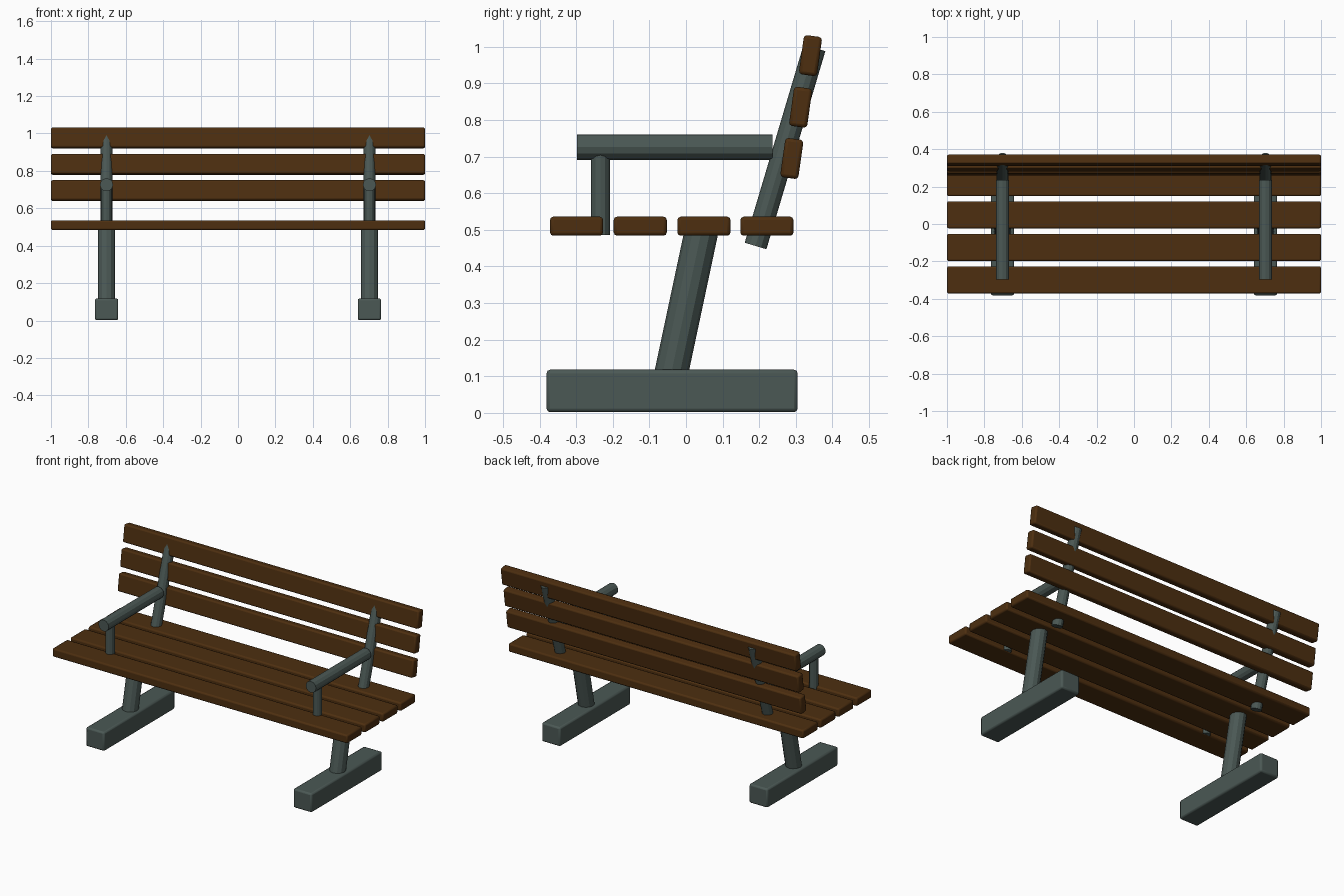
import bpy, math
from mathutils import Vector

if "Cube" in bpy.data.objects:
    bpy.data.objects.remove(bpy.data.objects["Cube"])


def material(name, rgb):
    m = bpy.data.materials.new(name)
    m.diffuse_color = (*rgb, 1)
    m.use_nodes = True
    m.node_tree.nodes["Principled BSDF"].inputs["Base Color"].default_value = m.diffuse_color
    return m


wood = material("brown_wood", (0.075, 0.028, 0.005))
metal = material("grey_green_metal", (0.07, 0.098, 0.09))


def box(name, loc, size, mat, bevel, tilt=0):
    bpy.ops.mesh.primitive_cube_add(size=1, location=loc)
    o = bpy.context.object
    o.name = name
    o.scale = size
    bpy.ops.object.transform_apply(location=False, rotation=False, scale=True)
    o.rotation_euler.x = tilt
    b = o.modifiers.new("rounded_edges", 'BEVEL')
    b.width = bevel
    b.segments = 2
    o.data.materials.append(mat)
    bpy.ops.object.shade_smooth_by_angle(angle=math.radians(30))
    return o


def tube(name, start, end, radius, sides=12):
    a, b = Vector(start), Vector(end)
    bpy.ops.mesh.primitive_cylinder_add(vertices=sides, radius=radius,
                                        depth=(b - a).length, location=(a + b) / 2)
    o = bpy.context.object
    o.name = name
    # turn about x only, so the facets stay aligned
    d = b - a
    o.rotation_euler.x = math.atan2(-d.y, d.z)
    o.data.materials.append(metal)
    return o


# Seat slats
for i, y in enumerate((-0.299, -0.125, 0.049, 0.221)):
    box(f"seat_slat_{i + 1}", (0, y, 0.51), (2, 0.145, 0.052), wood, 0.009)

# Leaning backrest slats
for i, (y, z) in enumerate(((0.289, 0.695), (0.313, 0.835), (0.340, 0.976))):
    box(f"back_slat_{i + 1}", (0, y, z), (2, 0.05, 0.108), wood, 0.009,
        math.radians(-8))

# Metal frame on each side
for side, x in (("left", -0.703), ("right", 0.703)):
    box(f"{side}_foot", (x, -0.038, 0.06), (0.125, 0.686, 0.116), metal, 0.01)
    tube(f"{side}_leg", (x, -0.042, 0.1), (x, 0.042, 0.495), 0.046)
    tube(f"{side}_back_post", (x, 0.190, 0.456), (x, 0.351, 0.997), 0.031)
    tube(f"{side}_armrest", (x, -0.298, 0.726), (x, 0.236, 0.726), 0.035)
    tube(f"{side}_armrest_post", (x, -0.234, 0.486), (x, -0.234, 0.72), 0.026)
